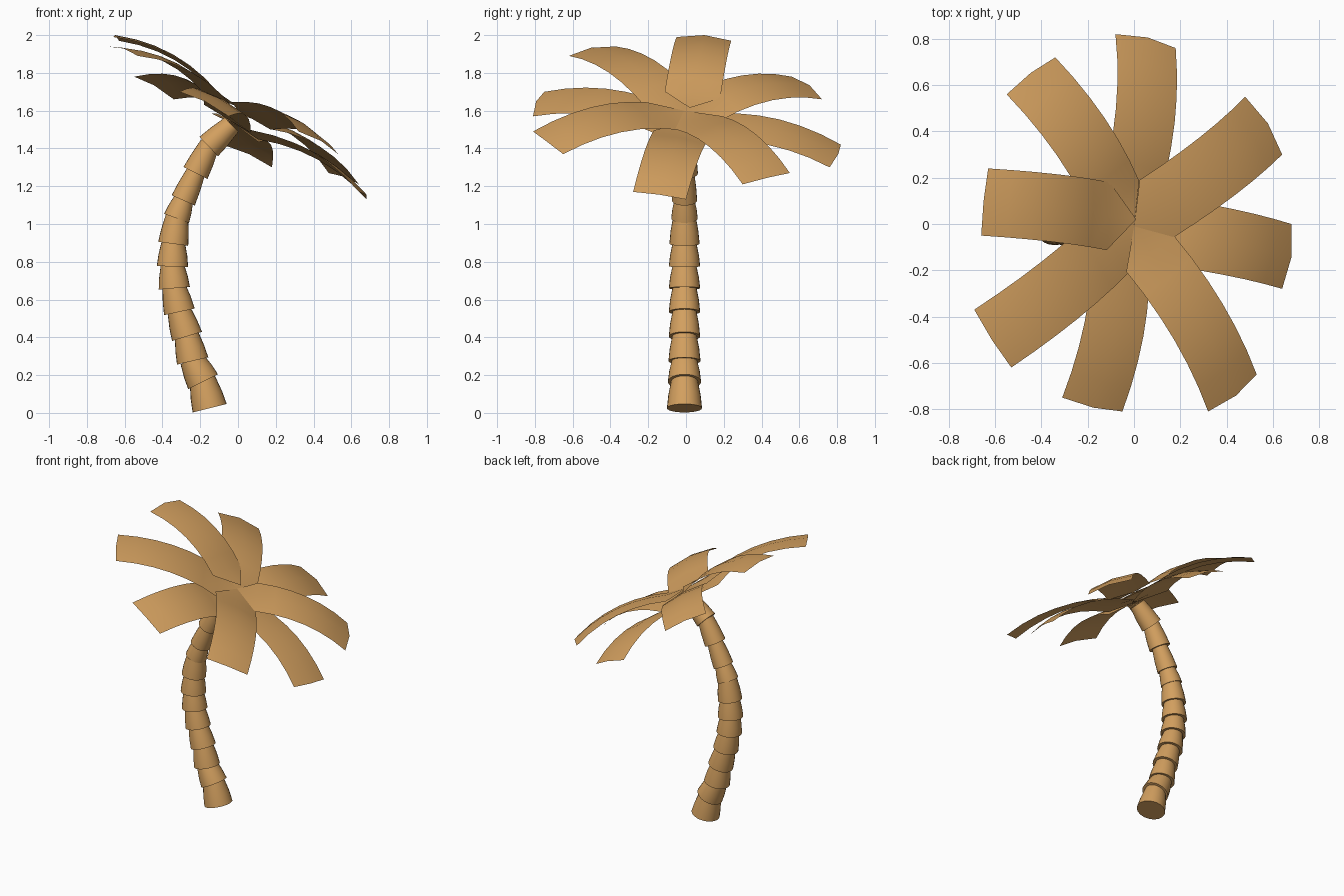
import bpy
import bmesh
from math import cos, sin, pi
from mathutils import Vector

if "Cube" in bpy.data.objects:
    bpy.data.objects.remove(bpy.data.objects["Cube"])

wood = bpy.data.materials.new("warm_tan")
wood.use_nodes = True
tan = (0.65, 0.35, 0.115, 1)
wood.diffuse_color = tan
wood.node_tree.nodes["Principled BSDF"].inputs["Base Color"].default_value = tan


def add_object(name, bm, angle):
    mesh = bpy.data.meshes.new(name)
    bm.to_mesh(mesh)
    bm.free()
    mesh.materials.append(wood)
    obj = bpy.data.objects.new(name, mesh)
    bpy.context.collection.objects.link(obj)
    bpy.ops.object.select_all(action="DESELECT")
    obj.select_set(True)
    bpy.context.view_layer.objects.active = obj
    bpy.ops.object.shade_smooth_by_angle(angle=angle)
    return obj


# Trunk: stacked collars, each wide below and narrow above (x, z, radius)
collars = [(-.15, .025, .093), (-.185, .165, .088), (-.24, .275, .085),
           (-.27, .405, .083), (-.31, .535, .083), (-.337, .66, .083),
           (-.347, .775, .083), (-.343, .895, .08), (-.325, 1.03, .07),
           (-.29, 1.125, .067), (-.225, 1.27, .071), (-.155, 1.41, .071),
           (-.045, 1.515, .05)]
SIDES = 24
trunk_y = -0.008
for i, ((x, z, radius), (nx, nz, _)) in enumerate(zip(collars, collars[1:])):
    start, end = Vector((x, trunk_y, z)), Vector((nx, trunk_y, nz))
    axis = (end - start).normalized()
    side = Vector((0, 1, 0))
    across = side.cross(axis)
    bm = bmesh.new()
    rings = []
    for t, scale in ((0, 1), (0.5, 0.92), (1.1, 0.74)):
        centre = start.lerp(end, t)
        rings.append([bm.verts.new(centre + radius * scale *
                                   (cos(a) * across + sin(a) * side))
                      for a in (2 * pi * k / SIDES for k in range(SIDES))])
    for low, high in zip(rings, rings[1:]):
        for k in range(SIDES):
            n = (k + 1) % SIDES
            bm.faces.new((low[k], low[n], high[n], high[k]))
    bm.faces.new(rings[0][::-1])
    bm.faces.new(rings[-1])
    bmesh.ops.recalc_face_normals(bm, faces=bm.faces)
    add_object(f"trunk_collar_{i + 1}", bm, 0.7)

# Crown: eight arched fronds on a leaning plane, given by their two tip corners
crown_up = Vector((0.53, 0.08, 0.84)).normalized()
upper, lower, rear = (Vector((0.0, -0.01, 1.6)), Vector((-0.03, 0.0, 1.54)),
                      Vector((0.01, 0.02, 1.615)))
fronds = {
    "back_frond": (lower, (.18, .76, 1.30), (-.08, .82, 1.42)),
    "back_left_frond": (upper, (.64, .30, 1.21), (.48, .55, 1.27)),
    "left_frond": (lower, (.64, -.28, 1.17), (.68, 0, 1.13)),
    "front_left_frond": (upper, (.32, -.81, 1.49), (.53, -.65, 1.37)),
    "front_frond": (lower, (-.31, -.75, 1.70), (-.05, -.81, 1.57)),
    "front_right_frond": (upper, (-.69, -.37, 1.94), (-.53, -.62, 1.89)),
    "right_frond": (rear, (-.63, .24, 1.97), (-.66, -.05, 1.99)),
    "back_right_frond": (upper, (-.34, .72, 1.66), (-.55, .56, 1.78)),
}
STEPS = 6
for name, (apex, first, second) in fronds.items():
    tip_a, tip_b = Vector(first), Vector(second)
    out = ((tip_a + tip_b) / 2 - apex).normalized()
    side = crown_up.cross(out).normalized()
    base = apex + out * 0.14
    base_a, base_b = base - side * 0.148, base + side * 0.148
    bm = bmesh.new()
    rows = []
    for s in range(STEPS + 1):
        t = s / STEPS
        arch = crown_up * 0.24 * t * (1 - t)
        a, b = base_a.lerp(tip_a, t) + arch, base_b.lerp(tip_b, t) + arch
        middle = (a + b) / 2 + crown_up * 0.015 + out * 0.015 * t
        rows.append([bm.verts.new(p) for p in (a, middle, b)])
    for near, far in zip(rows, rows[1:]):
        for k in (0, 1):
            bm.faces.new((near[k], far[k], far[k + 1], near[k + 1]))
    # Pointed root joining the frond to the heart of the crown
    root = bm.verts.new(apex)
    for k in (0, 1):
        bm.faces.new((root, rows[0][k], rows[0][k + 1]))
    bmesh.ops.recalc_face_normals(bm, faces=bm.faces)
    if sum((f.normal.dot(crown_up) for f in bm.faces)) < 0:
        bmesh.ops.reverse_faces(bm, faces=bm.faces)
    add_object(name, bm, 0.8)
